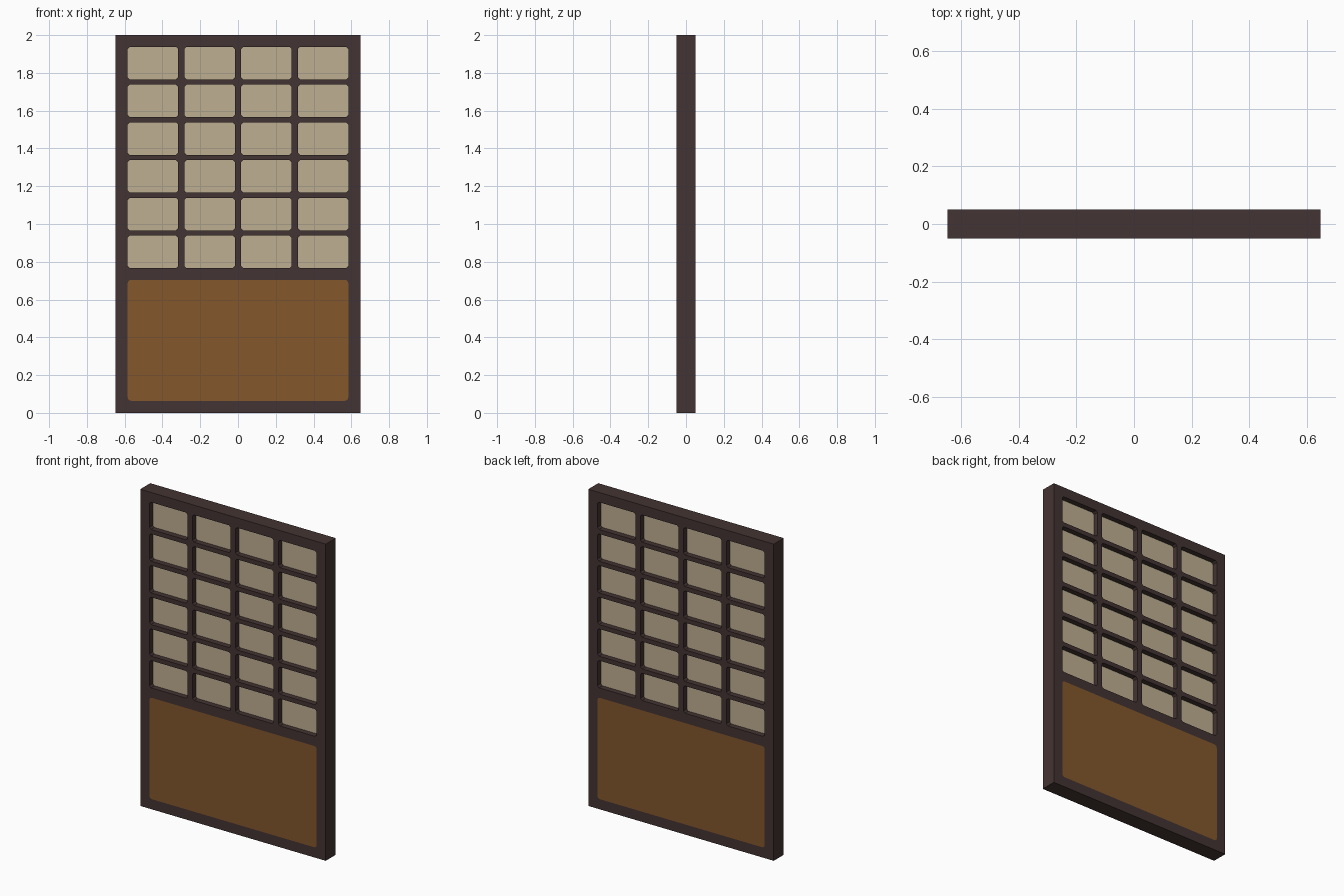
import bpy, bmesh, math
from mathutils import Matrix

if "Cube" in bpy.data.objects:
    bpy.data.objects.remove(bpy.data.objects["Cube"], do_unlink=True)


def linear(c):
    c /= 255
    return c / 12.92 if c <= 0.04045 else ((c + 0.055) / 1.055) ** 2.4


def material(name, rgb):
    m = bpy.data.materials.new(name)
    col = [linear(c) for c in rgb] + [1.0]
    m.diffuse_color = col
    m.use_nodes = True
    bsdf = next(n for n in m.node_tree.nodes if n.type == 'BSDF_PRINCIPLED')
    bsdf.inputs["Base Color"].default_value = col
    bsdf.inputs["Roughness"].default_value = 0.8
    return m


dark_wood = material("dark wood", (68, 52, 51))
brown_wood = material("brown wood", (131, 87, 44))
paper = material("cream paper", (191, 175, 145))


def outline(x0, x1, z0, z1, r=0.0, steps=1):
    """Rectangle with corners cut by radius r in the given number of steps."""
    if r == 0:
        return [(x0, z0), (x1, z0), (x1, z1), (x0, z1)]
    pts = []
    corners = [(x1 - r, z1 - r), (x0 + r, z1 - r), (x0 + r, z0 + r), (x1 - r, z0 + r)]
    for q, (cx, cz) in enumerate(corners):
        for i in range(steps + 1):
            a = math.pi / 2 * (q + i / steps)
            pts.append((cx + r * math.cos(a), cz + r * math.sin(a)))
    return pts


def slab(name, loops, half, mat):
    """Upright slab from an outer loop and hole loops, thickness 2 * half."""
    cu = bpy.data.curves.new(name, 'CURVE')
    cu.dimensions = '2D'
    cu.fill_mode = 'BOTH'
    cu.extrude = half
    for loop in loops:
        s = cu.splines.new('POLY')
        s.points.add(len(loop) - 1)
        for p, (x, z) in zip(s.points, loop):
            p.co = (x, z, 0, 1)
        s.use_cyclic_u = True
    ob = bpy.data.objects.new(name, cu)
    bpy.context.collection.objects.link(ob)
    bpy.ops.object.select_all(action='DESELECT')
    ob.select_set(True)
    bpy.context.view_layer.objects.active = ob
    bpy.ops.object.convert(target='MESH')
    ob = bpy.context.view_layer.objects.active
    # Stand the slab up, weld it and make the faces flat
    bm = bmesh.new()
    bm.from_mesh(ob.data)
    bm.transform(Matrix.Rotation(math.pi / 2, 4, 'X'))
    bmesh.ops.remove_doubles(bm, verts=bm.verts, dist=1e-5)
    bmesh.ops.recalc_face_normals(bm, faces=bm.faces)
    for f in bm.faces:
        f.smooth = False
        f.material_index = 0
    bm.to_mesh(ob.data)
    bm.free()
    ob.data.materials.clear()
    ob.data.materials.append(mat)
    return ob


W, H, HALF = 0.648, 2.0, 0.05      # frame half width, height, half depth
IN = 0.584                         # half width of the openings
COLS, ROWS = 4, 6
PANE_W, PANE_H = 0.267, 0.172
STEP_X = (2 * IN - PANE_W) / (COLS - 1)
STEP_Z = (1.938 - PANE_H - 0.766) / (ROWS - 1)

# Frame with window grid and lower panel opening
panes = []
for c in range(COLS):
    for r in range(ROWS):
        x, z = -IN + c * STEP_X, 0.766 + r * STEP_Z
        panes.append(outline(x, x + PANE_W, z, z + PANE_H, 0.011, 1))
panel = outline(-IN, IN, 0.064, 0.704, 0.018, 4)
slab("door_frame", [outline(-W, W, 0, H), panel] + panes, HALF, dark_wood)

# Lower wooden panel, flush with the frame
slab("lower_panel", [panel], HALF, brown_wood)

# Paper sheet recessed behind the grid on both sides
slab("paper_sheet", [outline(-IN - 0.02, IN + 0.02, 0.75, 1.955)], 0.016, paper)
